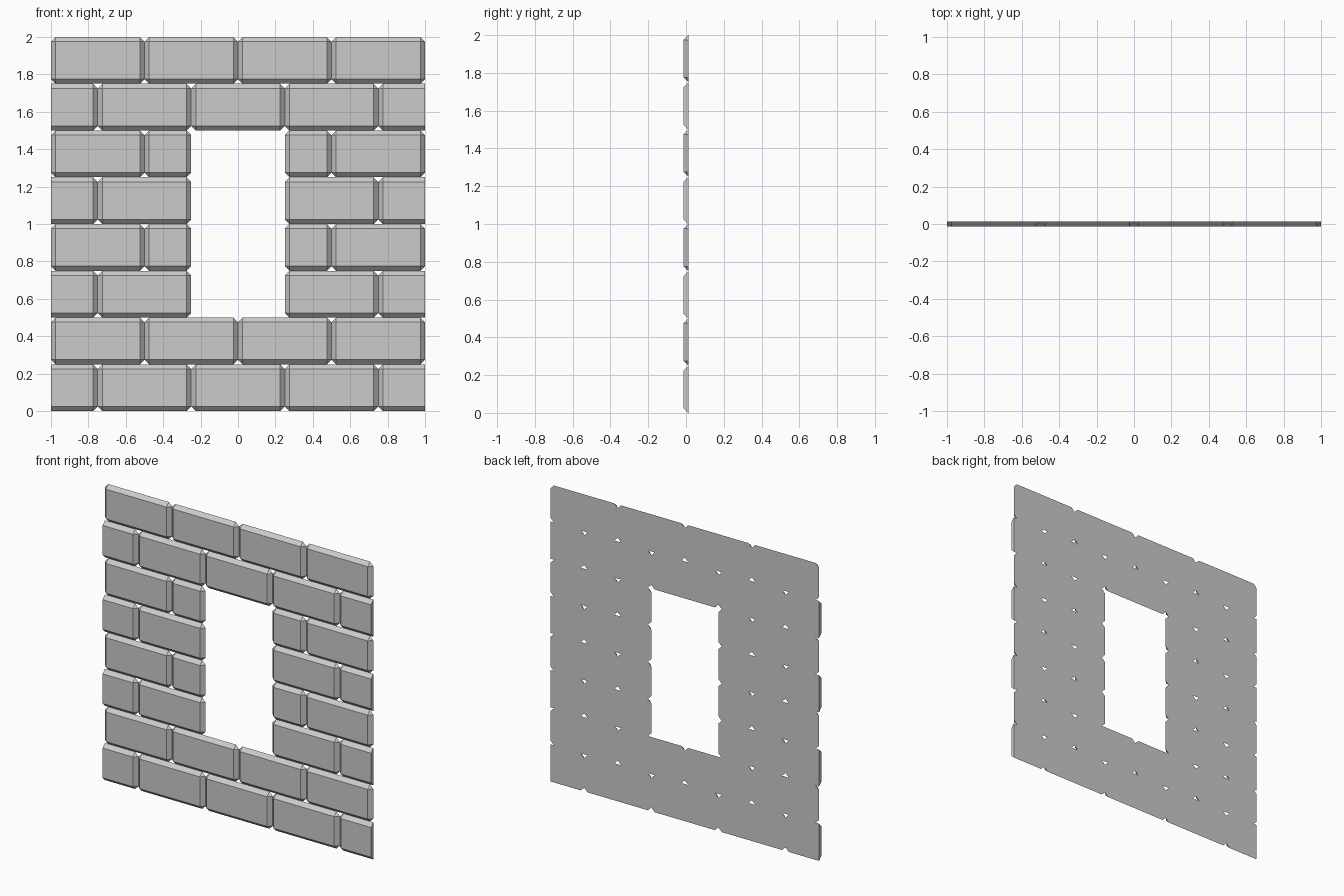
import bpy, bmesh

if "Cube" in bpy.data.objects:
    bpy.data.objects.remove(bpy.data.objects["Cube"])

BEVEL = 0.025            # chamfer width, also the depth of the wall
FRONT, BACK = -0.0125, 0.0125
COURSE = 0.25            # height of one course


def add_brick(bm, x0, x1, z0, z1):
    """Half-depth chamfered brick; ends on the half-brick wall border are cut flat."""
    half = x1 - x0 < 0.3
    bl = 0 if half and x0 == -1 else BEVEL
    br = 0 if half and x1 == 1 else BEVEL
    corners = [(x0, z0, bl, BEVEL), (x1, z0, -br, BEVEL),
               (x1, z1, -br, -BEVEL), (x0, z1, bl, -BEVEL)]
    front, side, flat = [], [], []
    for x, z, dx, dz in corners:
        front.append(bm.verts.new((x + dx, FRONT, z + dz)))
        side.append(bm.verts.new((x, BACK, z + dz)))      # on the end edge
        flat.append(bm.verts.new((x + dx, BACK, z)))      # on the bed edge
    bm.faces.new(front)
    outline = []
    for i in range(4):
        j = (i + 1) % 4
        edge = flat if i % 2 == 0 else side
        bm.faces.new((front[i], front[j], edge[j], edge[i]))   # chamfer
        bm.faces.new((front[i], side[i], flat[i]))             # corner cut
        outline += [side[i], flat[i]] if i % 2 == 0 else [flat[i], side[i]]
    bm.faces.new(outline)                                      # back


def add_course(row):
    window = 2 <= row <= 5
    if row % 2 == 0:
        left = [(-1, -0.75), (-0.75, -0.25)]
        middle = [] if window else [(-0.25, 0.25)]
    else:
        left = [(-1, -0.5), (-0.5, -0.25 if window else 0)]
        middle = []
    spans = left + middle + [(-b, -a) for a, b in left]        # mirrored layout
    bm = bmesh.new()
    for x0, x1 in spans:
        add_brick(bm, x0, x1, row * COURSE, (row + 1) * COURSE)
    bmesh.ops.recalc_face_normals(bm, faces=bm.faces)
    mesh = bpy.data.meshes.new(f"brick_course_{row + 1}")
    bm.to_mesh(mesh)
    bm.free()
    bpy.context.collection.objects.link(bpy.data.objects.new(mesh.name, mesh))


# Eight courses in running bond with a window opening in courses 3 to 6
for row in range(8):
    add_course(row)
